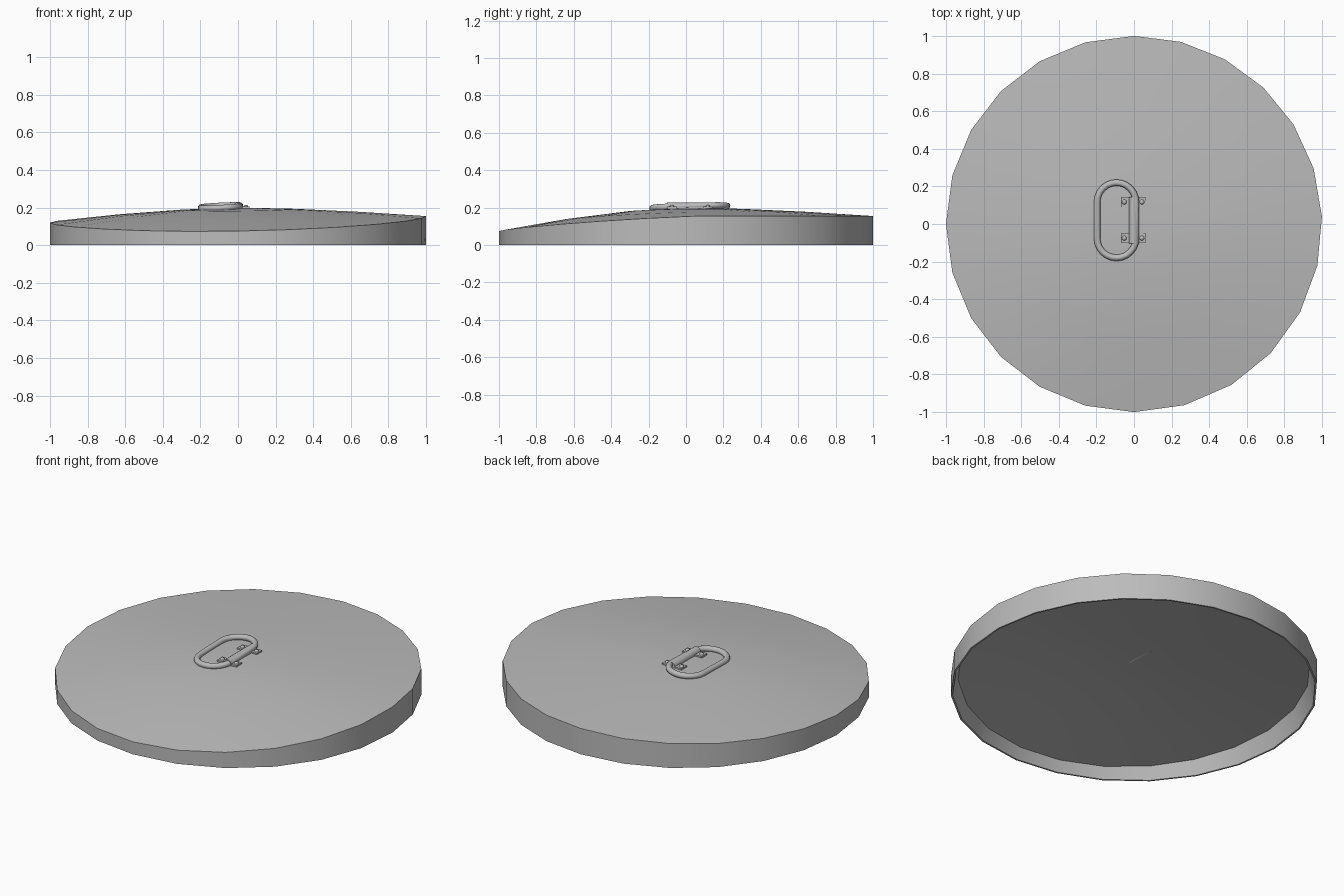
import bpy, bmesh, math
from mathutils import Matrix, Vector

cube = bpy.data.objects.get("Cube")
if cube:
    bpy.data.objects.remove(cube)

metal = bpy.data.materials.new("grey metal")
metal.use_nodes = True
grey = (0.5, 0.5, 0.5, 1)
metal.diffuse_color = grey
metal.node_tree.nodes["Principled BSDF"].inputs["Base Color"].default_value = grey

SIDES = 24


def finish(name, bm, fix_normals=True):
    """Turn a bmesh into a smooth-shaded object with sharp edges kept."""
    if fix_normals:
        bmesh.ops.recalc_face_normals(bm, faces=bm.faces)
    mesh = bpy.data.meshes.new(name)
    bm.to_mesh(mesh)
    bm.free()
    mesh.materials.append(metal)
    ob = bpy.data.objects.new(name, mesh)
    bpy.context.collection.objects.link(ob)
    bpy.ops.object.select_all(action='DESELECT')
    bpy.context.view_layer.objects.active = ob
    ob.select_set(True)
    bpy.ops.object.shade_smooth_by_angle(angle=math.radians(35))
    return ob


def edge_height(a):
    """Uneven height of the rim around the lid."""
    z = 0.126 + 0.0175 * math.cos(a) + 0.04 * math.sin(a) + 0.011 * math.cos(2 * a)
    return min(z, 0.156)


def dome_height(r, a):
    return 0.2 - (0.2 - edge_height(a)) * r ** 1.6


def dome_at(x, y):
    return dome_height(math.hypot(x, y), math.atan2(y, x))


# Lid: domed top, outer wall, tapered inner wall and hollow underside
bm = bmesh.new()


def ring(r, height):
    verts = []
    for i in range(SIDES):
        a = math.tau * i / SIDES
        turned = a + 0.04 * max(0, math.cos(a))
        verts.append(bm.verts.new((r * math.cos(turned), r * math.sin(turned), height(r, a))))
    return verts


def under(r, a):
    return dome_height(r, a) - 0.02


def ground(r, a):
    return 0


rings = [ring(r, dome_height) for r in (0.3, 0.65, 1)]
rings += [ring(1, ground), ring(0.99, ground)]
rings += [ring(r, under) for r in (0.96, 0.65, 0.3)]
for lower, upper in zip(rings, rings[1:]):
    for i in range(SIDES):
        j = (i + 1) % SIDES
        bm.faces.new((lower[i], upper[i], upper[j], lower[j]))
for loop, z in ((rings[0], 0.2), (rings[-1], 0.18)):
    tip = bm.verts.new((0, 0, z))
    for i in range(SIDES):
        bm.faces.new((tip, loop[i], loop[(i + 1) % SIDES]))
finish("lid", bm)

# Pull ring: round tube swept along a stadium-shaped path, slightly tilted
TUBE, BEND, STRAIGHT = 0.017, 0.103, 0.097
CX, CY = -0.093, 0.02
path = []
for end in (0, 1):
    for k in range(13):
        a = math.pi * (end + k / 12)
        y = BEND * math.sin(a) + (STRAIGHT if end == 0 else -STRAIGHT)
        out = Vector((math.cos(a), math.sin(a), 0))
        x = BEND * math.cos(a)
        path.append((Vector((CX + x, CY + y, 0.203 + 0.05 * x + 0.03 * y)), out))
bm = bmesh.new()
loops = []
for centre, out in path:
    loops.append([bm.verts.new(centre + TUBE * (math.cos(t) * out + Vector((0, 0, math.sin(t)))))
                  for t in (math.tau * k / 12 for k in range(12))])
for i, a in enumerate(loops):
    b = loops[(i + 1) % len(loops)]
    for k in range(12):
        n = (k + 1) % 12
        bm.faces.new((a[k], b[k], b[n], a[n]))
finish("pull_ring", bm)

# Hinge sleeve: rounded cover over the straight side of the ring
bm = bmesh.new()
bmesh.ops.create_cone(bm, cap_ends=True, segments=16, radius1=0.026, radius2=0.026, depth=0.245,
                      matrix=Matrix.Translation((0, CY, 0.202)) @ Matrix.Rotation(math.pi / 2, 4, 'X'))
finish("hinge_sleeve", bm)

# Mounting tabs with a rivet on each side of the sleeve
for name, y in (("back", 0.117), ("front", -0.075)):
    bm = bmesh.new()
    bmesh.ops.create_cube(bm, size=1, matrix=Matrix.Translation((-0.005, y, 0.2))
                          @ Matrix.Diagonal((0.13, 0.052, 0.01, 1)))
    finish(name + "_tab", bm)
    for side, x in (("right", -0.052), ("left", 0.042)):
        bm = bmesh.new()
        bmesh.ops.create_uvsphere(bm, u_segments=12, v_segments=6, radius=0.013,
                                  matrix=Matrix.Translation((x, y, 0.205))
                                  @ Matrix.Diagonal((1, 1, 0.7, 1)))
        finish(name + "_" + side + "_rivet", bm)
